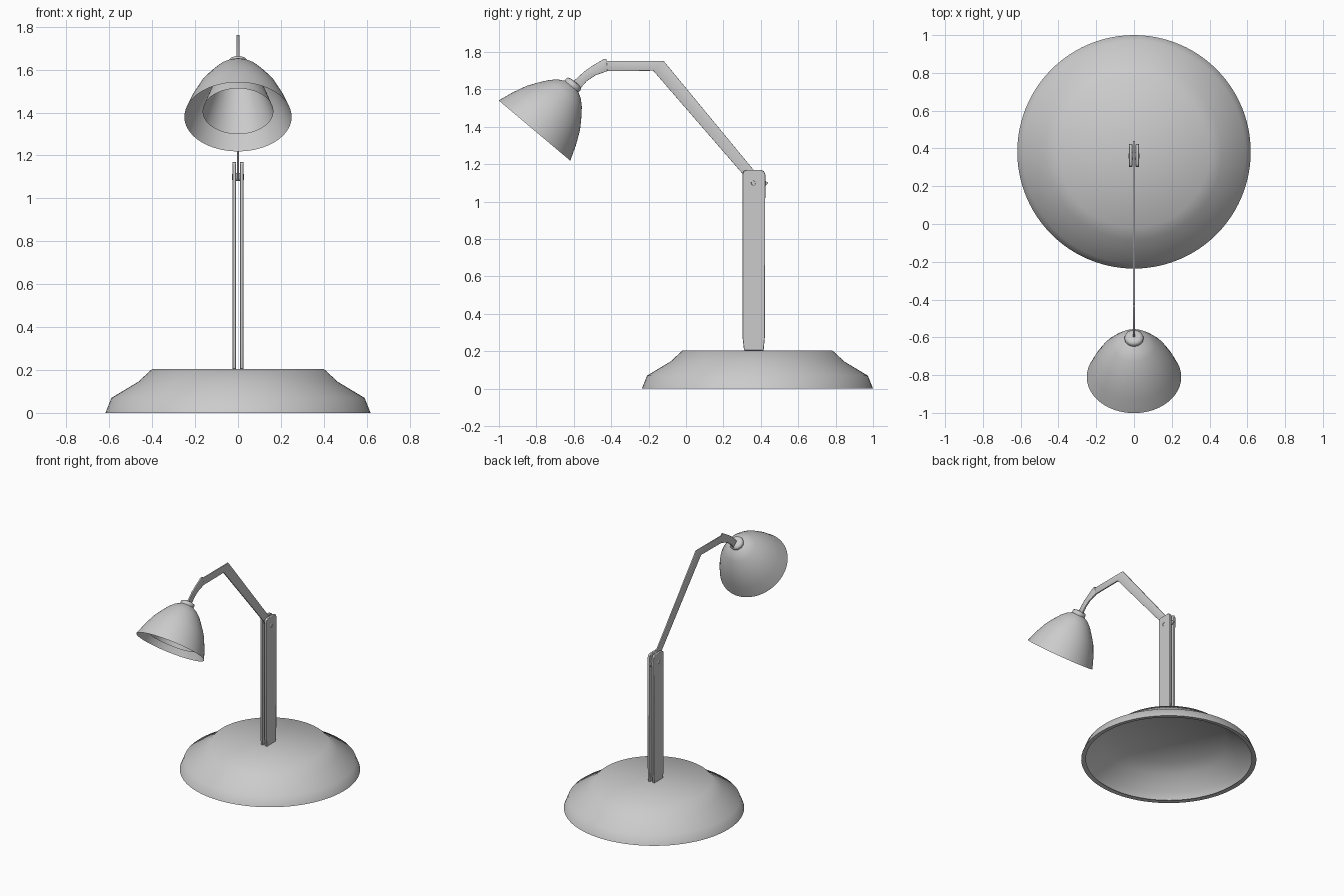
import bpy, bmesh, math
from mathutils import Matrix

if "Cube" in bpy.data.objects:
    bpy.data.objects.remove(bpy.data.objects["Cube"])


def finish(name, bm, angle=35):
    bmesh.ops.remove_doubles(bm, verts=bm.verts, dist=0.0001)
    bmesh.ops.recalc_face_normals(bm, faces=bm.faces)
    mesh = bpy.data.meshes.new(name)
    bm.to_mesh(mesh)
    bm.free()
    ob = bpy.data.objects.new(name, mesh)
    bpy.context.collection.objects.link(ob)
    bpy.ops.object.select_all(action='DESELECT')
    bpy.context.view_layer.objects.active = ob
    ob.select_set(True)
    bpy.ops.object.shade_smooth_by_angle(angle=math.radians(angle))
    return ob


def lathe(name, profile, matrix, angle=35, steps=64):
    """Spin (radius, height) points round z, then place with a matrix."""
    bm = bmesh.new()
    vs = [bm.verts.new((r, 0, z)) for r, z in profile]
    es = [bm.edges.new(p) for p in zip(vs, vs[1:])]
    bmesh.ops.spin(bm, geom=vs + es, cent=(0, 0, 0), axis=(0, 0, 1),
                   angle=2 * math.pi, steps=steps)
    bmesh.ops.transform(bm, matrix=matrix, verts=bm.verts)
    return finish(name, bm, angle)


def plate(name, outline, x0, x1, bevel=0.0, angle=35):
    """Extrude a (y, z) outline from x0 to x1."""
    bm = bmesh.new()
    face = bm.faces.new([bm.verts.new((x0, y, z)) for y, z in outline])
    ext = bmesh.ops.extrude_face_region(bm, geom=[face])
    for v in ext['geom']:
        if isinstance(v, bmesh.types.BMVert):
            v.co.x = x1
    ob = finish(name, bm, angle)
    if bevel:
        mod = ob.modifiers.new("soft_edges", 'BEVEL')
        mod.width = bevel
        mod.segments = 2
    return ob


# Hollow dished base with a narrow turned-in lip
lathe("base", [(0.0, 0.205), (0.40, 0.205), (0.465, 0.145), (0.59, 0.07),
               (0.618, 0.0), (0.585, 0.004)],
      Matrix.Translation((0, 0.382, 0)), 60, 96)

# Twin upright plates, with rounded top corners and a narrower foot
post = [(0.31, 0.205), (0.415, 0.205), (0.422, 0.28), (0.424, 1.145), (0.417, 1.163),
        (0.40, 1.17), (0.325, 1.17), (0.308, 1.163), (0.302, 1.145), (0.302, 0.28)]
for side, s in (("left", -1), ("right", 1)):
    plate(f"post_plate_{side}", post, s * 0.009, s * 0.026, 0.003)

# Pivot bolt, nearly flush with the plates
lathe("pivot_bolt", [(0, -0.022), (0.009, -0.022), (0.012, -0.028), (0.018, -0.025),
                     (0.018, 0.025), (0.012, 0.028), (0.009, 0.022), (0, 0.022)],
      Matrix.Translation((0, 0.36, 1.10)) @ Matrix.Rotation(math.pi / 2, 4, 'Y'), 35, 24)

# Thin bent arm
plate("arm", [(-0.44, 1.752), (-0.12, 1.753), (0.365, 1.165), (0.42, 1.115),
              (0.44, 1.10), (0.425, 1.085), (0.34, 1.08), (0.31, 1.14),
              (-0.175, 1.70), (-0.42, 1.698)], -0.005, 0.005, 0.002, 100)

# Curved neck down to the shade
plate("neck", [(-0.425, 1.762), (-0.44, 1.762), (-0.50, 1.727), (-0.545, 1.695),
               (-0.60, 1.645), (-0.565, 1.605), (-0.53, 1.645),
               (-0.485, 1.675), (-0.42, 1.698)], -0.006, 0.006, 0.002, 100)

# Lamp shade: thin open shell, with a collar at the top
tilt = Matrix.Translation((0, -0.81, 1.38)) @ Matrix.Rotation(-0.70, 4, 'X')
lathe("shade", [(0, 0.340), (0.03, 0.338), (0.046, 0.332), (0.05, 0.320),
                (0.048, 0.308), (0.08, 0.290), (0.112, 0.260), (0.150, 0.210),
                (0.185, 0.158), (0.221, 0.08), (0.25, 0.0)], tilt, 60)

# Hollow tapered reflector inside the shade
lathe("reflector", [(0.165, 0.034), (0.107, 0.21), (0.078, 0.285), (0, 0.29)],
      tilt, 40)
